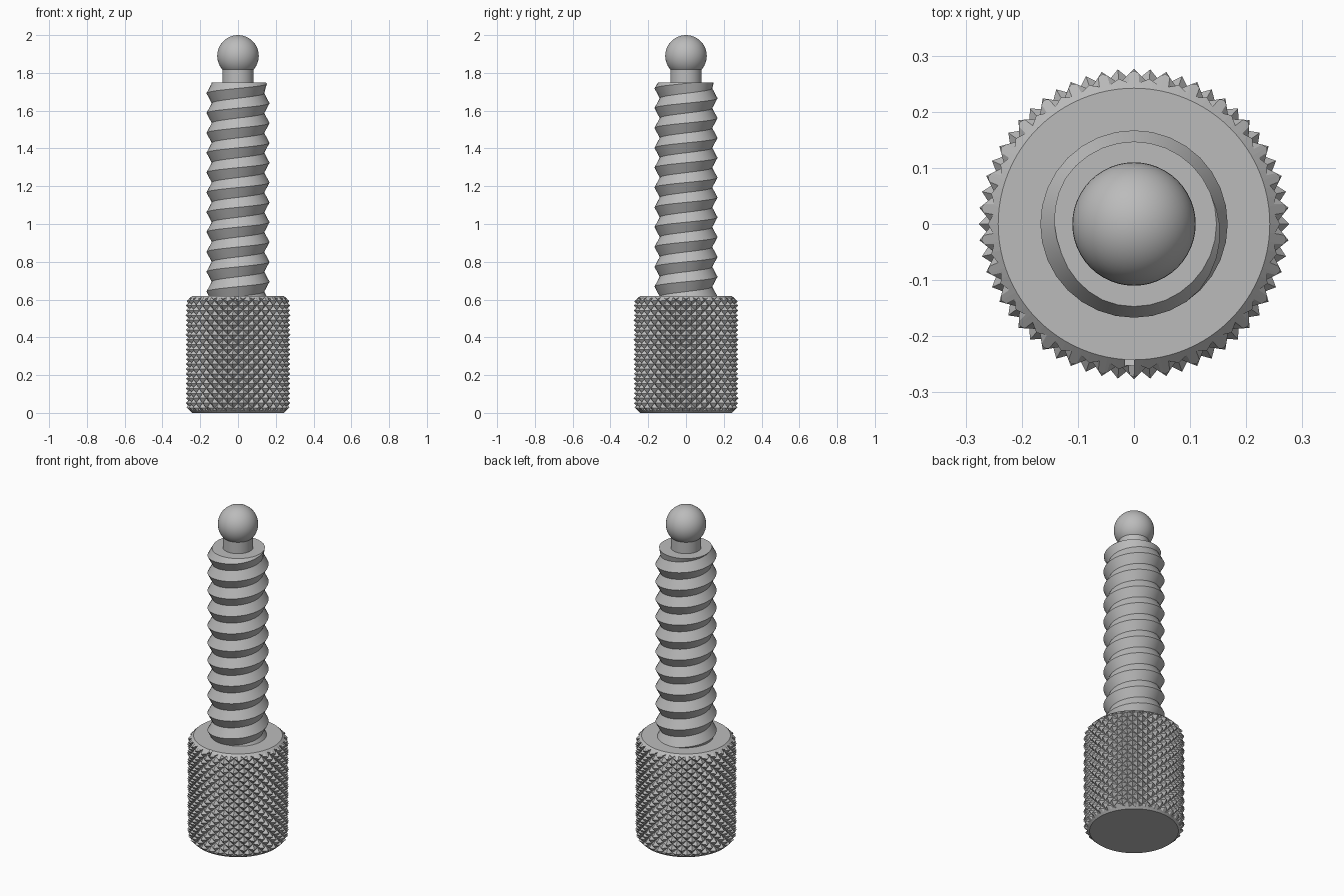
import bpy, bmesh, math

cube = bpy.data.objects.get("Cube")
if cube:
    bpy.data.objects.remove(cube, do_unlink=True)

steel = bpy.data.materials.new("grey_steel")
steel.use_nodes = True
GREY = (0.5, 0.5, 0.5, 1)
steel.diffuse_color = GREY
steel.node_tree.nodes["Principled BSDF"].inputs["Base Color"].default_value = GREY


def make_object(name, bm, smooth=False):
    bmesh.ops.recalc_face_normals(bm, faces=bm.faces)
    mesh = bpy.data.meshes.new(name)
    bm.to_mesh(mesh)
    bm.free()
    mesh.materials.append(steel)
    obj = bpy.data.objects.new(name, mesh)
    bpy.context.collection.objects.link(obj)
    if smooth:
        bpy.ops.object.select_all(action='DESELECT')
        obj.select_set(True)
        bpy.context.view_layer.objects.active = obj
        bpy.ops.object.shade_smooth_by_angle(angle=math.radians(30))
    return obj


def polar(bm, r, a, z):
    return bm.verts.new((r * math.cos(a), r * math.sin(a), z))


def lathe(name, profile, sides, smooth=True):
    """Solid of revolution with flat ends from (radius, z) points."""
    bm = bmesh.new()
    rings = [[polar(bm, r, math.tau * i / sides, z) for i in range(sides)]
             for r, z in profile]
    for low, high in zip(rings, rings[1:]):
        for i in range(sides):
            j = (i + 1) % sides
            bm.faces.new((low[i], low[j], high[j], high[i]))
    bm.faces.new(rings[0][::-1])
    bm.faces.new(rings[-1])
    return make_object(name, bm, smooth)


# Knurled grip: staggered pyramids wrapped around a cylinder
GRIP_H, GRIP_R, VALLEY_R = 0.62, 0.277, 0.252
COLS, ROWS = 60, 24
STEP = GRIP_H / ROWS
bm = bmesh.new()
grid = [[polar(bm, VALLEY_R if (i + j) % 2 else GRIP_R, math.tau * i / COLS, j * STEP)
         for i in range(COLS)] for j in range(-1, ROWS + 2)]
for j in range(len(grid) - 1):
    for i in range(COLS):
        n = (i + 1) % COLS
        a, b = grid[j][i], grid[j][n]
        c, d = grid[j + 1][n], grid[j + 1][i]
        # split each cell along its valley line
        if (i + j - 1) % 2:
            bm.faces.new((a, b, c))
            bm.faces.new((a, c, d))
        else:
            bm.faces.new((a, b, d))
            bm.faces.new((b, c, d))
for ring, z in ((grid[0], -STEP), (grid[-1], GRIP_H + STEP)):
    centre = bm.verts.new((0, 0, z))
    for i in range(COLS):
        bm.faces.new((ring[i], ring[(i + 1) % COLS], centre))
grip = make_object("knurled_grip", bm)

# Chamfer both ends of the grip with a bevelled envelope
envelope = lathe("grip_envelope",
                 [(0.242, 0), (0.3, 0.055), (0.3, GRIP_H - 0.055), (0.242, GRIP_H)],
                 96, False)
envelope.hide_render = True
trim = grip.modifiers.new("chamfer", 'BOOLEAN')
trim.operation = 'INTERSECT'
trim.solver = 'EXACT'
trim.object = envelope
bpy.ops.object.select_all(action='DESELECT')
bpy.context.view_layer.objects.active = grip
grip.select_set(True)
bpy.ops.object.modifier_apply(modifier=trim.name)
bpy.data.objects.remove(envelope, do_unlink=True)

# Threaded shaft: right-handed V thread, tapered at its tip
ROOT_R, CREST_R, PITCH = 0.139, 0.167, 0.105
LOW, TOP, SIDES = 0.6, 1.75, 32
CREST_Z = 1.692 - PITCH / 2     # height of a crest at angle zero


def thread_radius(z, angle):
    phase = (z - CREST_Z) / PITCH - angle / math.tau
    wave = abs((phase % 1) * 2 - 1)
    return min(ROOT_R + (CREST_R - ROOT_R) * wave, 0.147 + TOP - z)


bm = bmesh.new()
columns = []
for i in range(SIDES + 1):
    angle = math.tau * i / SIDES
    column = []
    for k in range(-26, 8):
        z = CREST_Z + PITCH * (i / SIDES + k / 2)
        z = min(max(z, LOW), TOP)
        column.append(polar(bm, thread_radius(z, angle), angle, z))
    columns.append(column)
for left, right in zip(columns, columns[1:]):
    for k in range(len(left) - 1):
        bm.faces.new((left[k], right[k], right[k + 1], left[k + 1]))
bmesh.ops.remove_doubles(bm, verts=bm.verts, dist=0.0002)
bmesh.ops.holes_fill(bm, edges=[e for e in bm.edges if e.is_boundary], sides=0)
make_object("threaded_shaft", bm, True)

# Neck and ball tip
lathe("neck", [(0.083, TOP - 0.02), (0.083, 1.84)], 48)
bpy.ops.mesh.primitive_uv_sphere_add(segments=48, ring_count=24, radius=0.11,
                                     location=(0, 0, 1.89))
ball = bpy.context.object
ball.name = "ball_tip"
ball.data.materials.append(steel)
bpy.ops.object.shade_smooth()
